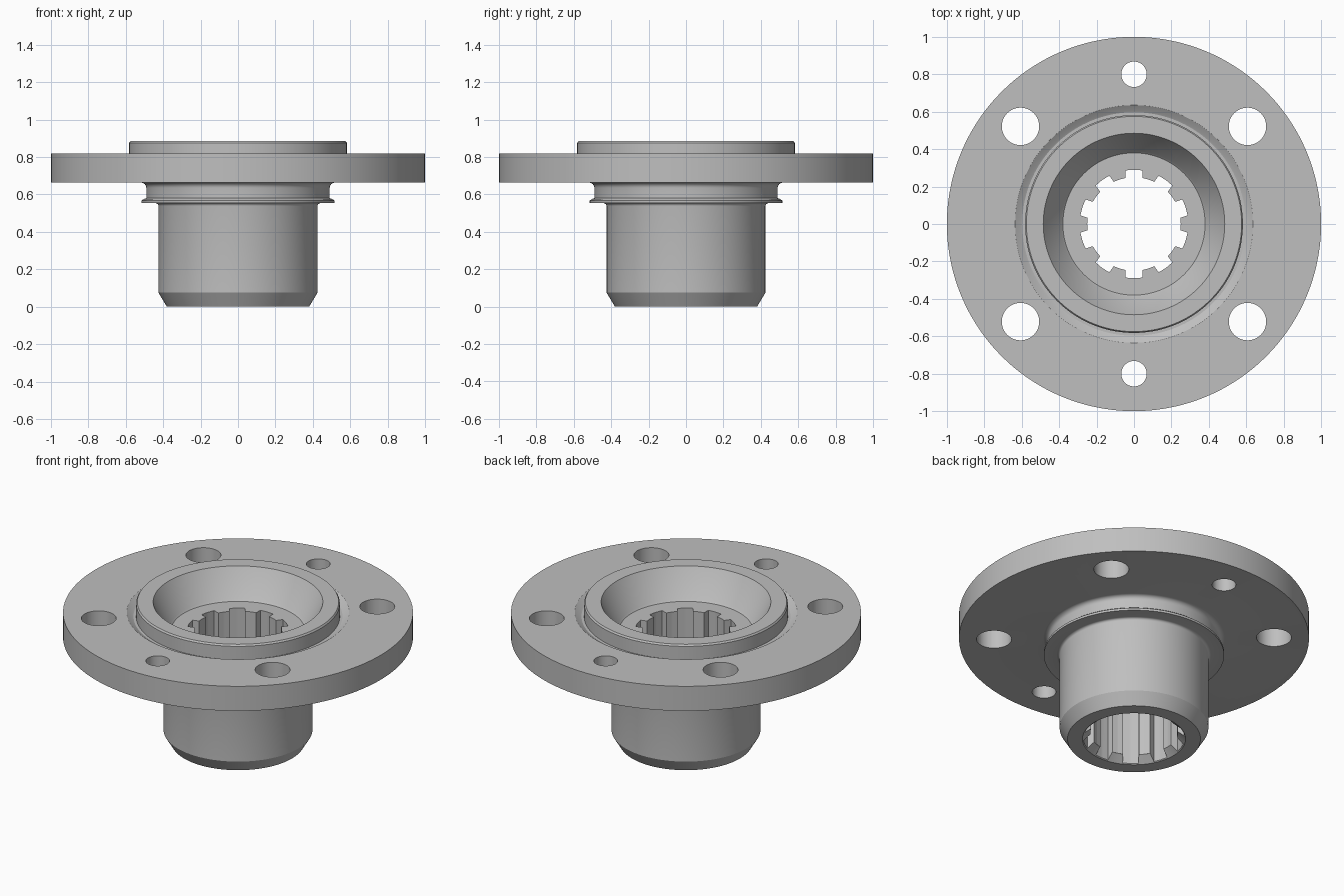
import bpy, bmesh
from math import sin, cos, pi, radians, asin

if "Cube" in bpy.data.objects:
    bpy.data.objects.remove(bpy.data.objects["Cube"], do_unlink=True)

steel = bpy.data.materials.new("machined grey steel")
steel.use_nodes = True
steel.diffuse_color = (0.52, 0.52, 0.52, 1)
steel.node_tree.nodes["Principled BSDF"].inputs["Base Color"].default_value = (0.52, 0.52, 0.52, 1)


def make_object(name, bm):
    bmesh.ops.recalc_face_normals(bm, faces=bm.faces)
    mesh = bpy.data.meshes.new(name)
    bm.to_mesh(mesh)
    bm.free()
    mesh.materials.append(steel)
    obj = bpy.data.objects.new(name, mesh)
    bpy.context.collection.objects.link(obj)
    return obj


def arc(cx, cz, r, start, end, n=6):
    angles = [radians(start + (end - start) * i / n) for i in range(n + 1)]
    return [(cx + r * cos(a), cz + r * sin(a)) for a in angles]


def lathe(name, profile, segments=144):
    bm = bmesh.new()
    verts = [bm.verts.new((r, 0, z)) for r, z in profile]
    edges = [bm.edges.new(pair) for pair in zip(verts, verts[1:])]
    bmesh.ops.spin(bm, geom=verts + edges, cent=(0, 0, 0), axis=(0, 0, 1),
                   angle=2 * pi, steps=segments)
    bmesh.ops.remove_doubles(bm, verts=bm.verts, dist=0.0005)
    return make_object(name, bm)


def prism(bm, outline, bottom=-0.2, top=1.2):
    face = bm.faces.new([bm.verts.new((x, y, bottom)) for x, y in outline])
    result = bmesh.ops.extrude_face_region(bm, geom=[face])
    moved = [v for v in result["geom"] if isinstance(v, bmesh.types.BMVert)]
    bmesh.ops.translate(bm, verts=moved, vec=(0, 0, top - bottom))


# Flanged hub: bore chamfer, barrel, lip, neck, flange, groove, pilot ring, dish
profile = [(0, 0.04), (0.25, 0.04), (0.295, 0), (0.38, 0), (0.425, 0.075)]
profile += arc(0.44, 0.538, 0.015, 180, 90, 4)
profile += [(0.515, 0.553), (0.515, 0.567), (0.505, 0.575), (0.49, 0.58)]
profile += arc(0.518, 0.635, 0.028, 180, 90)
profile += [(1, 0.663), (1, 0.818), (0.635, 0.818), (0.605, 0.797)]
profile += [(0.597, 0.793), (0.582, 0.793), (0.582, 0.875), (0.575, 0.885)]
profile += [(0.485, 0.885), (0.39, 0.72), (0.38, 0.71), (0, 0.71)]
hub = lathe("flanged_hub", profile)

# Splined bore cutter: ten parallel-sided slots
minor, major, half = 0.25, 0.29, 0.045
outline = []
for k in range(10):
    centre = pi / 2 + k * pi / 5
    a, b = asin(half / minor), asin(half / major)
    steps = [(minor, -a), (major, -b), (major, 0), (major, b), (minor, a), (minor, pi / 10)]
    outline += [(r * cos(centre + t), r * sin(centre + t)) for r, t in steps]
bm = bmesh.new()
prism(bm, outline)

# Bolt and dowel hole cutters on one pitch circle
for degrees, radius in [(90, 0.068), (-90, 0.068)] + [(s, 0.1) for s in (40.7, 139.3, -40.7, -139.3)]:
    x, y = 0.8 * cos(radians(degrees)), 0.8 * sin(radians(degrees))
    prism(bm, [(x + radius * cos(i * pi / 24), y + radius * sin(i * pi / 24)) for i in range(48)])
cutter = make_object("bore_and_hole_cutter", bm)
cutter.hide_render = True

# Cut the bore and holes, then shade
cut = hub.modifiers.new("cut", "BOOLEAN")
cut.operation = "DIFFERENCE"
cut.solver = "EXACT"
cut.object = cutter
bpy.context.view_layer.objects.active = hub
for obj in bpy.context.selected_objects:
    obj.select_set(False)
hub.select_set(True)
bpy.ops.object.modifier_apply(modifier="cut")
bpy.data.objects.remove(cutter, do_unlink=True)
bpy.ops.object.shade_smooth_by_angle(angle=radians(25))
